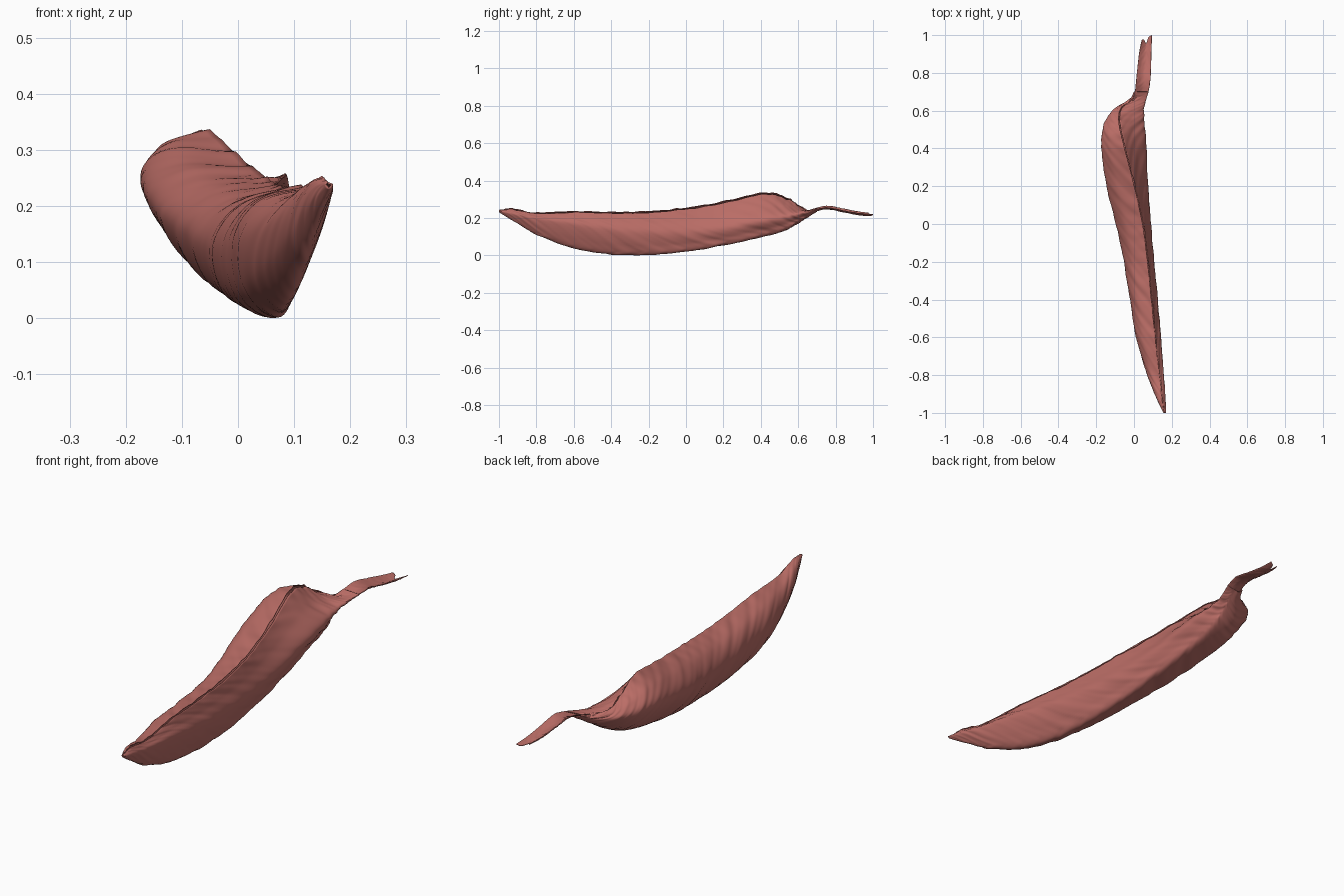
import bpy, bmesh, math
from mathutils import Vector, noise

if "Cube" in bpy.data.objects:
    bpy.data.objects.remove(bpy.data.objects["Cube"])

# One flat colour for the dried leaf
mat = bpy.data.materials.new("dusty red leaf")
mat.diffuse_color = (0.50, 0.155, 0.135, 1)
mat.use_nodes = True
mat.node_tree.nodes["Principled BSDF"].inputs["Base Color"].default_value = mat.diffuse_color

# Blade stations: y, ridge (x, z), left bulge (x, z), keel (x, z), right bulge (x, z)
STATIONS = [
    (-1.00, .160, .242, .157, .238, .163, .233, .168, .238),
    (-0.93, .150, .250, .124, .225, .142, .190, .166, .223),
    (-0.80, .135, .228, .072, .180, .118, .115, .156, .195),
    (-0.60, .112, .236, .012, .150, .088, .040, .142, .165),
    (-0.40, .092, .232, -.020, .135, .072, .007, .124, .135),
    (-0.20, .072, .236, -.052, .135, .062, .005, .106, .120),
    (0.00, .045, .255, -.095, .160, .050, .022, .088, .125),
    (0.20, .002, .288, -.143, .195, .035, .056, .073, .150),
    (0.42, -.055, .336, -.170, .235, .015, .103, .061, .195),
    (0.54, -.080, .308, -.150, .235, .012, .142, .052, .215),
    (0.61, -.070, .264, -.098, .226, .015, .185, .050, .228),
    (0.66, -.010, .240, -.022, .230, .030, .215, .062, .238),
    (0.70, .006, .254, .003, .248, .040, .238, .076, .248),
]


def spline(pts, t):
    """Catmull-Rom curve through pts, t from 0 to 1."""
    f = min(max(t, 0), 1) * (len(pts) - 1)
    i = min(int(f), len(pts) - 2)
    u = f - i
    b, c = Vector(pts[i]), Vector(pts[i + 1])
    a = Vector(pts[i - 1]) if i > 0 else b * 2 - c
    d = Vector(pts[i + 2]) if i + 2 < len(pts) else c * 2 - b
    return 0.5 * (2 * b + (c - a) * u + (2 * a - 5 * b + 4 * c - d) * u ** 2
                  + (3 * b - a - 3 * c + d) * u ** 3)


def sheet(name, point, nu, nv, wrinkle):
    """Thin curved sheet from point(u, v), with slanted wrinkles."""
    bm = bmesh.new()
    grid = [[bm.verts.new(point(i / nu, j / nv)) for j in range(nv + 1)]
            for i in range(nu + 1)]
    for i in range(nu):
        for j in range(nv):
            bm.faces.new((grid[i][j], grid[i][j + 1], grid[i + 1][j + 1], grid[i + 1][j]))
    bm.normal_update()
    for i, row in enumerate(grid):
        for j, v in enumerate(row):
            s, t = i / nu, j / nv
            fade = min(1, 8 * s, 8 * (1 - s))
            slant = s * 34 + abs(t - 0.55) * 14
            h = noise.noise((slant, t * 2.5, 3.1)) + 0.6 * noise.noise((slant * 2.1, t * 4, 7.7))
            v.co += v.normal * h * wrinkle * fade
    me = bpy.data.meshes.new(name)
    bm.to_mesh(me)
    bm.free()
    me.materials.append(mat)
    me.shade_smooth()
    ob = bpy.data.objects.new(name, me)
    bpy.context.collection.objects.link(ob)
    sol = ob.modifiers.new("thin", 'SOLIDIFY')
    sol.thickness = 0.003
    sol.offset = 0
    return ob


# Folded blade: rounded left lobe, keel, and a right half folded up against the ridge
def blade_point(u, v):
    s = spline(STATIONS, u)
    edge, bulge, keel, right = (Vector((s[k], s[k + 1])) for k in (1, 3, 5, 7))
    d = keel - bulge
    low = bulge.lerp(keel, 0.55) + Vector((d.y, -d.x)) * 0.19
    e = bulge - edge
    shoulder = edge.lerp(bulge, 0.55) + Vector((e.y, -e.x)) * 0.20
    r = right - keel
    wall = keel.lerp(right, 0.45) + Vector((r.y, -r.x)) * 0.08
    flap = right.lerp(edge, 0.5)
    tip = right.lerp(edge, 0.96) - Vector((0, 0.003))
    p = spline([edge, shoulder, bulge, low, keel, wall, right, flap, tip], v)
    # ragged margins
    rag = 0.004 * noise.noise((u * 45, 0, 0)) * abs(2 * v - 1) ** 6
    return Vector((p.x, s[0], p.y + rag))


sheet("leaf_blade", blade_point, 220, 72, 0.004)

# Flattened, twisting stalk: y, left (x, z), right (x, z)
STALK = [
    (0.64, -.010, .236, .058, .236),
    (0.70, .005, .254, .076, .248),
    (0.76, .012, .264, .086, .256),
    (0.84, .020, .250, .090, .240),
    (0.92, .030, .234, .092, .226),
    (0.975, .042, .228, .095, .220),
]


def stalk_point(u, v):
    s = spline(STALK, u)
    left, right = Vector((s[1], s[2])), Vector((s[3], s[4]))
    p = left.lerp(right, v)
    sag = 0.012 * math.sin(math.pi * v)
    # torn, notched end
    end = (0.025 * v - 0.03 * math.exp(-((v - 0.42) / 0.16) ** 2)) * max(0, u - 0.7) / 0.3
    return Vector((p.x, s[0] + end, p.y - sag))


sheet("leaf_stalk", stalk_point, 48, 16, 0.002)
